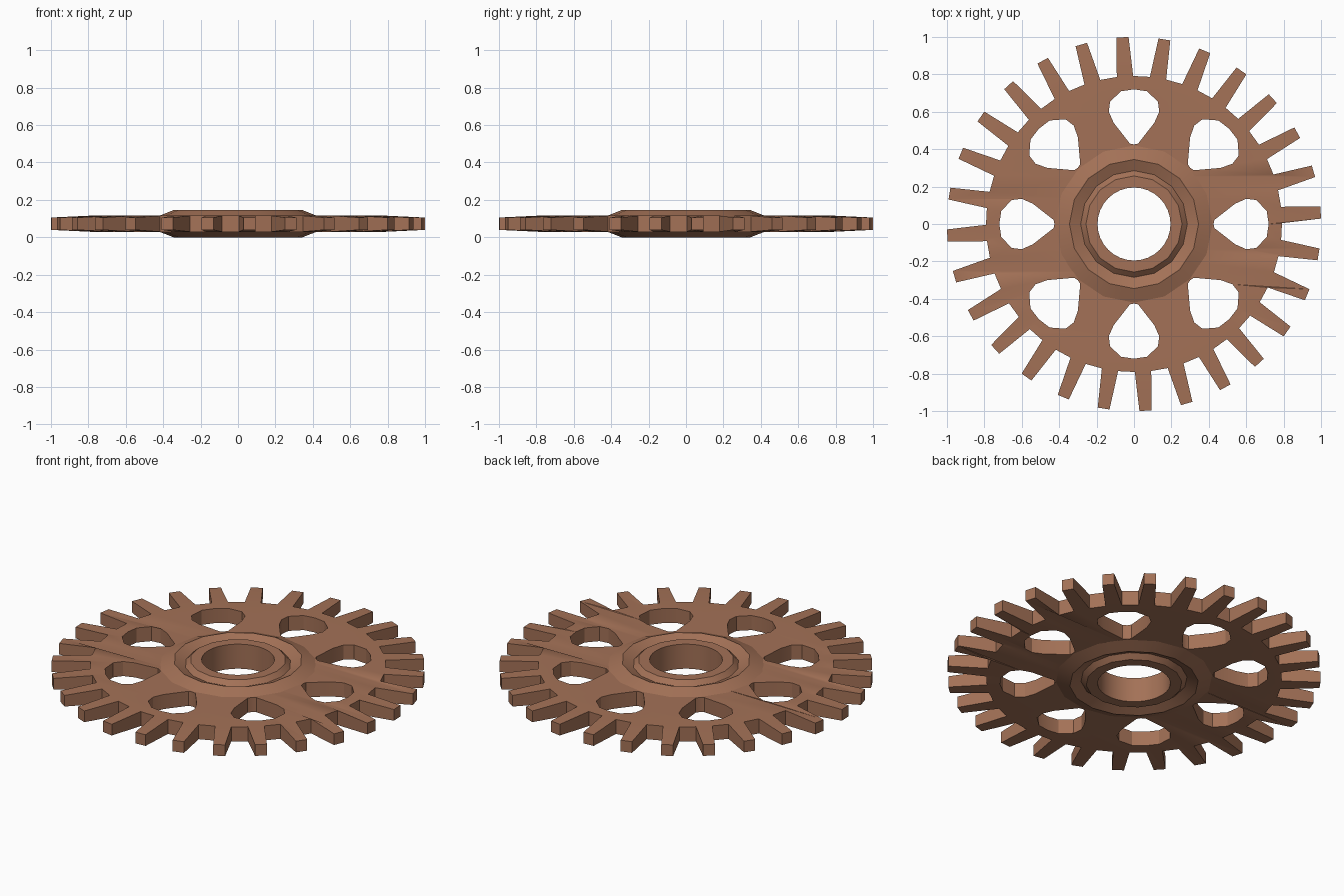
import bpy, bmesh, math
from mathutils import Matrix

if "Cube" in bpy.data.objects:
    bpy.data.objects.remove(bpy.data.objects["Cube"])

MID, HALF, TIP_HALF = 0.0725, 0.043, 0.033
TEETH, PHASE = 28, math.radians(3.5)

brown = bpy.data.materials.new("warm brown")
brown.diffuse_color = (0.37, 0.167, 0.095, 1)
brown.use_nodes = True
brown.node_tree.nodes["Principled BSDF"].inputs["Base Color"].default_value = brown.diffuse_color


def rotated(points, angle):
    c, s = math.cos(angle), math.sin(angle)
    return [(u * c - v * s, u * s + v * c) for u, v in points]


def finish(name, mesh):
    obj = bpy.data.objects.new(name, mesh)
    bpy.context.collection.objects.link(obj)
    mesh.materials.clear()
    mesh.materials.append(brown)
    bpy.ops.object.select_all(action='DESELECT')
    obj.select_set(True)
    bpy.context.view_layer.objects.active = obj
    bpy.ops.object.shade_smooth_by_angle(angle=math.radians(30))
    return obj


# toothed outline
tooth = [(0.79, -0.044), (1.0, -0.032), (1.0, 0.032), (0.79, 0.044)]
loops = [[p for i in range(TEETH)
          for p in rotated(tooth, PHASE + i * math.tau / TEETH)]]

# teardrop windows, pointed towards the hub
half_drop = [(0.43, 0.022), (0.54, 0.108), (0.60, 0.135),
             (0.655, 0.128), (0.71, 0.068)]
for i in range(8):
    k = 1.07 if i % 2 else 1.0
    drop = [(0.425, 0)] + [(u, v * k) for u, v in half_drop] + [(0.72, 0)]
    drop += [(u, -v * k) for u, v in reversed(half_drop)]
    loops.append(rotated(drop, i * math.tau / 8))

# hidden inner edge of the plate, inside the hub
loops.append([(0.36 * math.cos(a * math.tau / 32), 0.36 * math.sin(a * math.tau / 32))
              for a in range(32)])

# plate: filled outline with thickness
curve = bpy.data.curves.new("gear_outline", 'CURVE')
curve.dimensions = '2D'
curve.fill_mode = 'BOTH'
curve.extrude = HALF
for loop in loops:
    spline = curve.splines.new('POLY')
    spline.points.add(len(loop) - 1)
    for point, (x, y) in zip(spline.points, loop):
        point.co = (x, y, 0, 1)
    spline.use_cyclic_u = True
outline = bpy.data.objects.new("gear_outline", curve)
bpy.context.collection.objects.link(outline)
graph = bpy.context.evaluated_depsgraph_get()
plate = bpy.data.meshes.new_from_object(outline.evaluated_get(graph))
bpy.data.objects.remove(outline)

bm = bmesh.new()
bm.from_mesh(plate)
bmesh.ops.remove_doubles(bm, verts=bm.verts, dist=1e-5)
for v in bm.verts:  # teeth get thinner towards their tips
    if v.co.xy.length > 0.9:
        v.co.z *= TIP_HALF / HALF
    v.co.z += MID
bmesh.ops.recalc_face_normals(bm, faces=bm.faces)
bm.to_mesh(plate)
bm.free()
finish("toothed_plate", plate)

# hub: grooved ring turned around the axis; round bore, 16-sided rim
top = [(0.195, 0.0725), (0.257, 0.0725), (0.285, 0.046), (0.345, 0.0725), (0.425, 0.041)]
profile = top + [(r, -z) for r, z in reversed(top)]
SEG = 32
bm = bmesh.new()
rings = []
for i in range(SEG):
    a = i * math.tau / SEG
    ring = []
    for r, z in profile:
        if r > 0.2 and i % 2:
            r *= math.cos(math.pi / 16)
        ring.append(bm.verts.new((r * math.cos(a), r * math.sin(a), z + MID)))
    rings.append(ring)
n = len(profile)
for i in range(SEG):
    a, b = rings[i], rings[(i + 1) % SEG]
    for j in range(n):
        k = (j + 1) % n
        bm.faces.new((a[j], b[j], b[k], a[k]))
bmesh.ops.recalc_face_normals(bm, faces=bm.faces)
hub = bpy.data.meshes.new("hub")
bm.to_mesh(hub)
bm.free()
finish("hub", hub)
